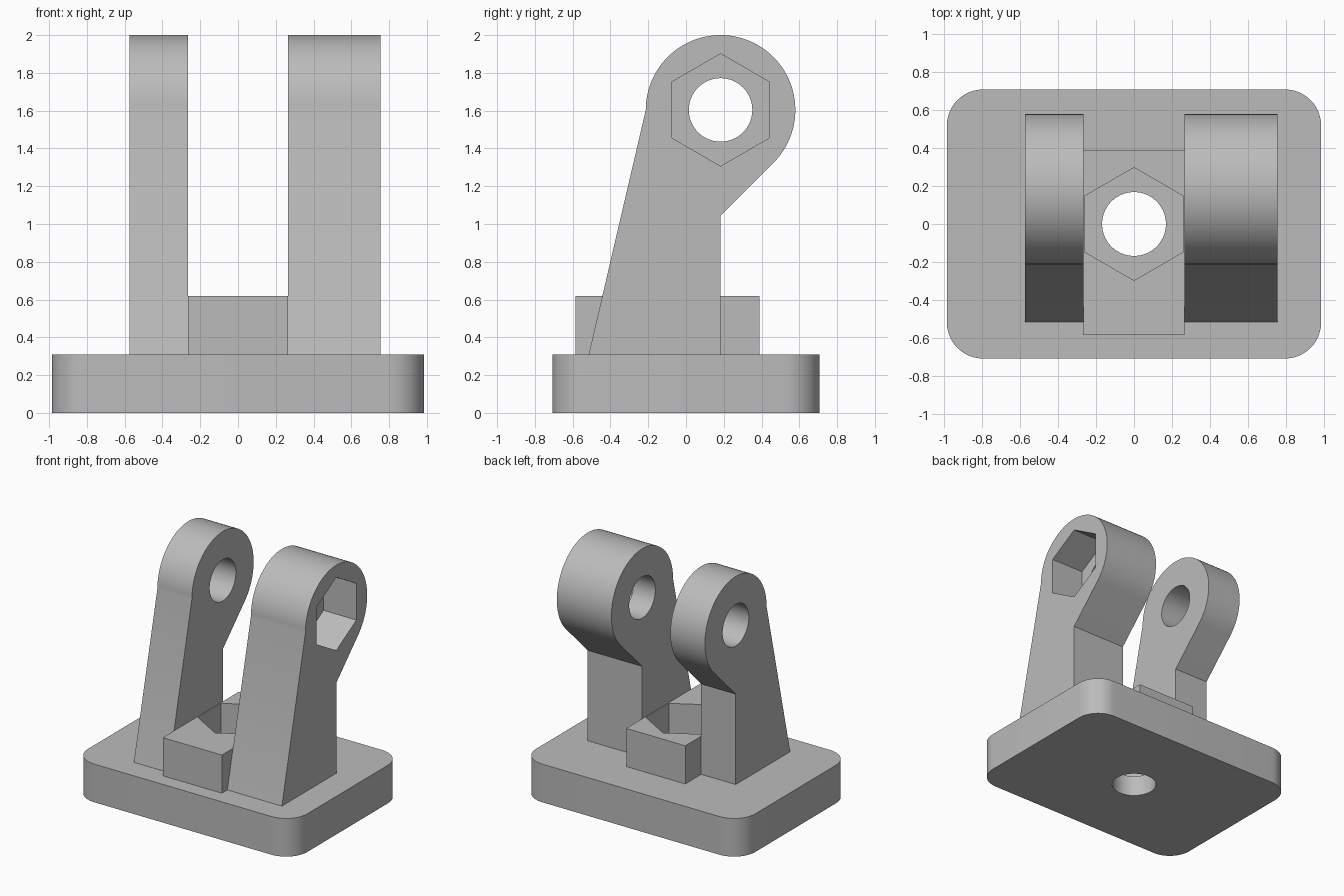
import bpy, bmesh
from math import cos, sin, pi, radians
from mathutils import Matrix

cube = bpy.data.objects.get("Cube")
if cube:
    bpy.data.objects.remove(cube, do_unlink=True)

grey = bpy.data.materials.new("light grey")
grey.use_nodes = True
colour = (0.5, 0.5, 0.5, 1)
grey.diffuse_color = colour
grey.node_tree.nodes["Principled BSDF"].inputs["Base Color"].default_value = colour

# Maps a flat (y, z) profile, extruded along x
SIDEWAYS = Matrix(((0, 0, 1, 0), (1, 0, 0, 0), (0, 1, 0, 0), (0, 0, 0, 1)))


def arc(cx, cy, r, start, end, steps):
    angles = [radians(start + (end - start) * i / steps) for i in range(steps + 1)]
    return [(cx + r * cos(a), cy + r * sin(a)) for a in angles]


def ring(cx, cy, r, sides):
    """Closed polygon with a corner pointing up."""
    return arc(cx, cy, r, 90, 450, sides)[:-1]


def prism(name, outline, low, high, matrix=Matrix()):
    bm = bmesh.new()
    face = bm.faces.new([bm.verts.new((u, v, low)) for u, v in outline])
    top = bmesh.ops.extrude_face_region(bm, geom=[face])["geom"]
    moved = [g for g in top if isinstance(g, bmesh.types.BMVert)]
    bmesh.ops.translate(bm, verts=moved, vec=(0, 0, high - low))
    bm.transform(matrix)
    bmesh.ops.recalc_face_normals(bm, faces=bm.faces)
    mesh = bpy.data.meshes.new(name)
    bm.to_mesh(mesh)
    bm.free()
    mesh.materials.append(grey)
    obj = bpy.data.objects.new(name, mesh)
    bpy.context.collection.objects.link(obj)
    return obj


def finish(obj, cutters=()):
    """Cut the holes, then smooth the round surfaces."""
    bpy.ops.object.select_all(action="DESELECT")
    bpy.context.view_layer.objects.active = obj
    obj.select_set(True)
    for cutter in cutters:
        cutter.hide_render = True
        mod = obj.modifiers.new("hole", "BOOLEAN")
        mod.operation = "DIFFERENCE"
        mod.solver = "EXACT"
        mod.object = cutter
        bpy.ops.object.modifier_apply(modifier=mod.name)
        bpy.data.objects.remove(cutter, do_unlink=True)
    bpy.ops.object.shade_smooth_by_angle(angle=radians(25))


BASE_TOP, BLOCK_TOP, GAP = 0.31, 0.62, 0.265
BOLT_R, NUT_R = 0.168, 0.297
BASE_FLOOR = 0.17

# Rounded base plate with a bolt hole and a nut pocket
corner = 0.19
hx, hy = 0.985 - corner, 0.708 - corner
outline = []
for i, (sx, sy) in enumerate([(1, 1), (-1, 1), (-1, -1), (1, -1)]):
    outline += arc(sx * hx, sy * hy, corner, 90 * i, 90 * i + 90, 12)
base = prism("base_plate", outline, 0, BASE_TOP)
finish(base, [prism("bolt_cutter", ring(0, 0, BOLT_R, 64), -0.1, 1),
              prism("nut_cutter", ring(0, 0, NUT_R, 6), BASE_FLOOR, 1)])

# Raised block around the lower nut
block = prism("nut_block", [(-GAP, -0.585), (GAP, -0.585), (GAP, 0.388), (-GAP, 0.388)],
              BASE_TOP, BLOCK_TOP)
finish(block, [prism("nut_cutter", ring(0, 0, NUT_R, 6), 0, 1)])

# Two clevis arms sharing one side profile
EYE_Y, EYE_Z, EYE_R = 0.183, 1.604, 0.396
profile = [(-0.515, BASE_TOP), (EYE_Y, BASE_TOP), (EYE_Y, EYE_Z - EYE_R * 2 ** 0.5)]
profile += arc(EYE_Y, EYE_Z, EYE_R, -45, 180, 60)
for name, x0, x1, pocket in [("right_arm", -0.575, -GAP, None),
                             ("left_arm", GAP, 0.755, 0.46)]:
    arm = prism(name, profile, x0, x1, SIDEWAYS)
    cutters = [prism("pin_cutter", ring(EYE_Y, EYE_Z, BOLT_R, 64), -1, 1, SIDEWAYS)]
    if pocket:
        cutters.append(prism("nut_cutter", ring(EYE_Y, EYE_Z, NUT_R, 6), pocket, 1, SIDEWAYS))
    finish(arm, cutters)
